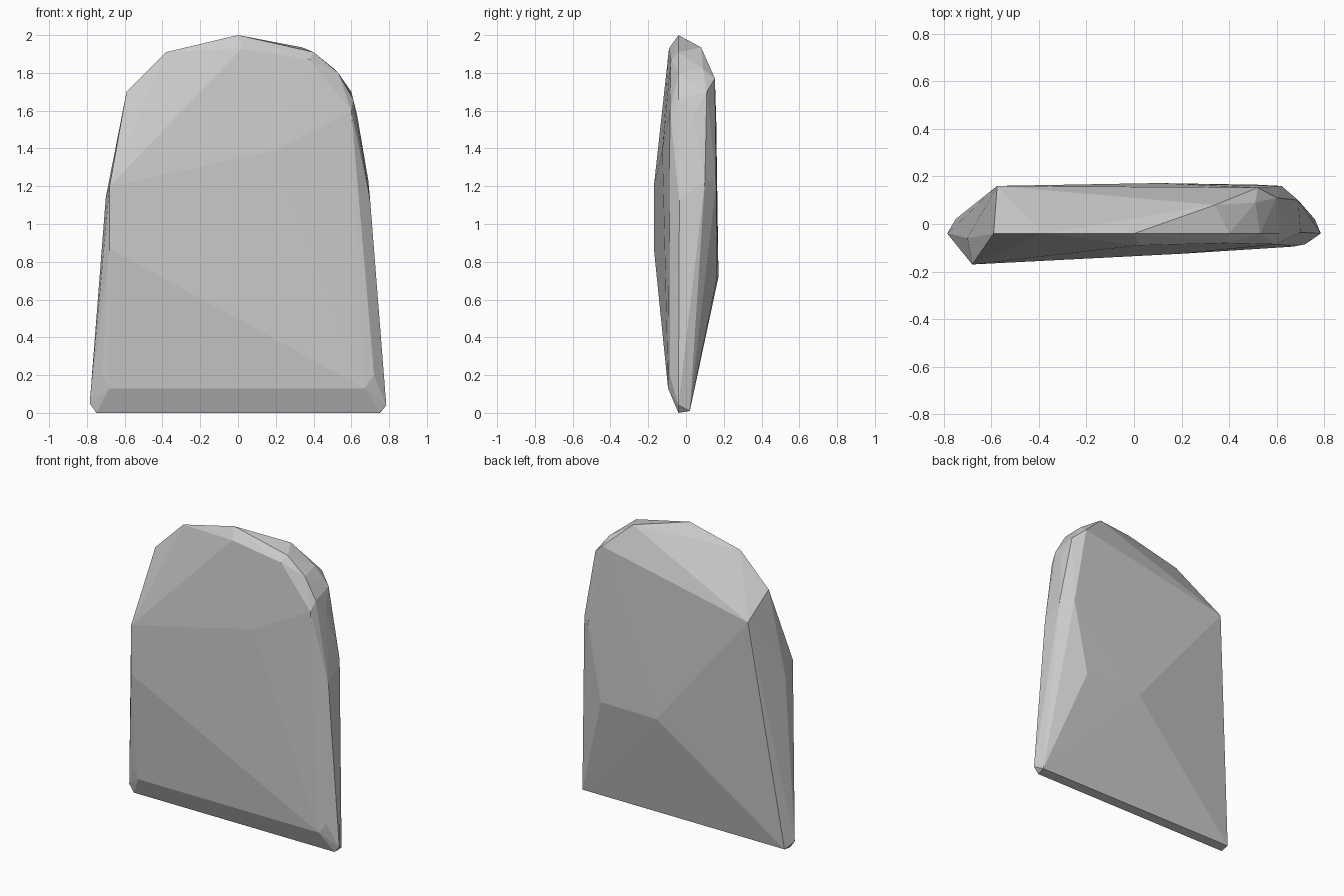
import bpy
import bmesh

cube = bpy.data.objects.get("Cube")
if cube:
    bpy.data.objects.remove(cube, do_unlink=True)

# Stone colour
stone = bpy.data.materials.new("pale_grey_stone")
stone.use_nodes = True
grey = (0.6, 0.6, 0.6, 1)
stone.diffuse_color = grey
stone.node_tree.nodes["Principled BSDF"].inputs["Base Color"].default_value = grey

# Chiselled corners of the slab, grouped by region
foot = [(-.75, -.04, 0), (.75, -.04, 0), (-.75, .02, .01), (.76, .02, .01),
        (-.785, -.04, .05), (.785, -.04, .04)]
foot_bevel = [(-.68, -.095, .13), (.67, -.095, .13), (-.72, -.09, .2), (.72, -.085, .2)]
front_face = [(-.68, -.17, 1.2), (-.68, -.17, .87), (.2, -.125, 1.39), (.6, -.085, 1.6),
              (.02, -.09, 1.93), (.38, -.08, 1.87)]
top_rim = [(-.59, -.04, 1.7), (-.38, -.04, 1.91), (0, -.04, 2), (.4, -.04, 1.91),
           (.53, -.04, 1.8), (.61, -.04, 1.66), (.34, .08, 1.935), (.51, .09, 1.82)]
sides = [(-.7, -.06, 1.14), (.7, -.035, 1.12), (.63, .04, 1.58), (.69, .1, 1.23),
         (.6, .11, 1.7)]
back_face = [(-.575, .16, 1.55), (.1, .172, .72), (.52, .165, .72), (.62, .16, 1.22),
             (.52, .153, 1.77)]

# Slab as the solid wrapped around its corners
bm = bmesh.new()
for corner in foot + foot_bevel + front_face + top_rim + sides + back_face:
    bm.verts.new(corner)
hull = bmesh.ops.convex_hull(bm, input=bm.verts)
loose = {g for g in hull["geom_interior"] + hull["geom_unused"]
         if isinstance(g, bmesh.types.BMVert)}
bmesh.ops.delete(bm, geom=list(loose), context="VERTS")
bmesh.ops.recalc_face_normals(bm, faces=bm.faces)

mesh = bpy.data.meshes.new("stone_slab")
bm.to_mesh(mesh)
bm.free()
mesh.materials.append(stone)
slab = bpy.data.objects.new("stone_slab", mesh)
bpy.context.collection.objects.link(slab)
